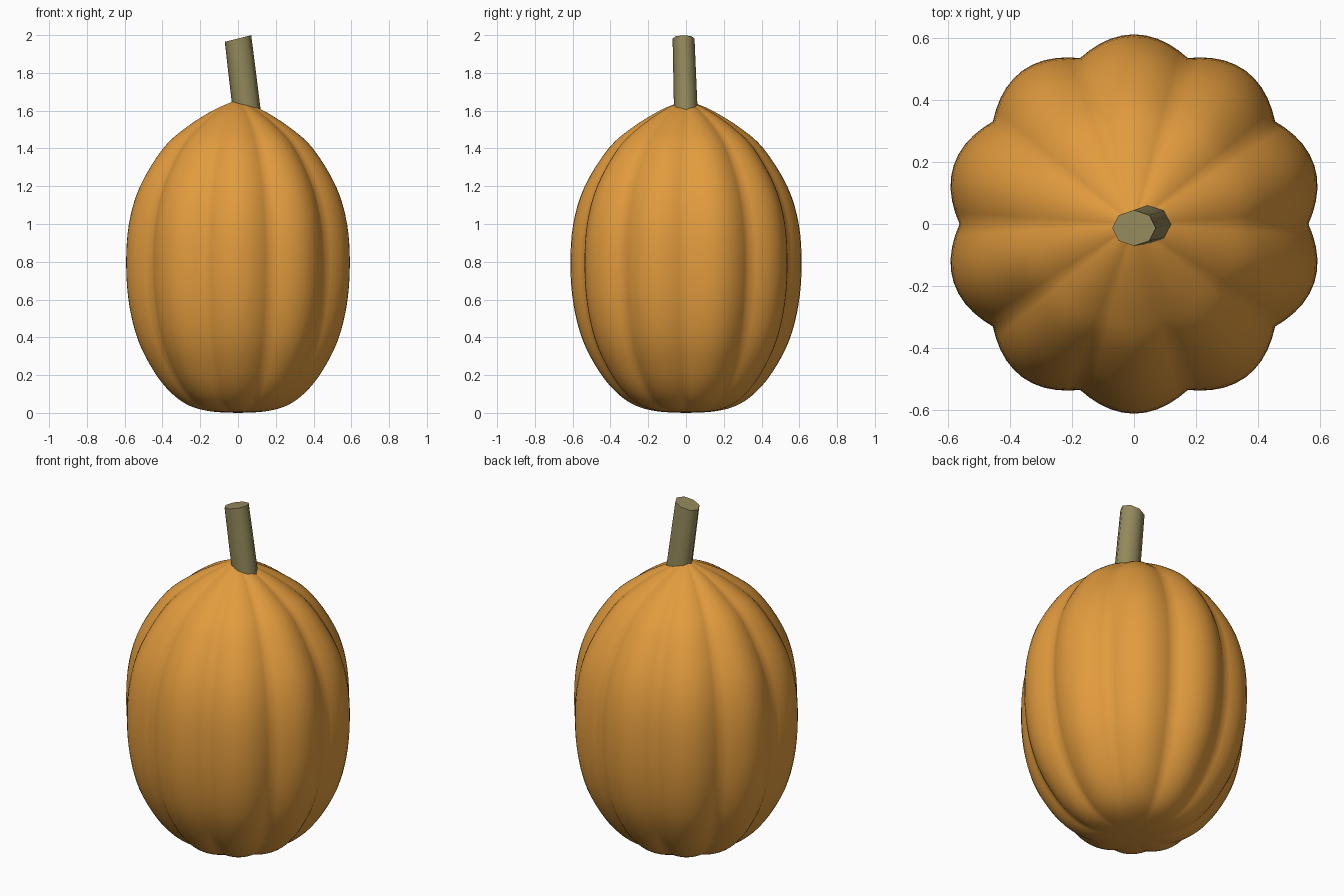
import bpy, bmesh, math
from mathutils import Vector, Matrix

cube = bpy.data.objects.get("Cube")
if cube:
    bpy.data.objects.remove(cube, do_unlink=True)

LOBES = 10
STEPS = 10          # segments across each lobe
GROOVE = 0.92       # groove radius relative to lobe crest


def material(name, rgb):
    mat = bpy.data.materials.new(name)
    mat.use_nodes = True
    mat.diffuse_color = (*rgb, 1)
    shader = mat.node_tree.nodes["Principled BSDF"]
    shader.inputs["Base Color"].default_value = (*rgb, 1)
    shader.inputs["Roughness"].default_value = 0.6
    return mat


def smooth_path(points, cuts):
    """Catmull-Rom curve through the points."""
    p = [Vector(q) for q in points]
    p = [2 * p[0] - p[1]] + p + [2 * p[-1] - p[-2]]
    path = []
    for a, b, c, d in zip(p, p[1:], p[2:], p[3:]):
        for i in range(cuts):
            t = i / cuts
            path.append(b + 0.5 * t * (c - a + t * (2 * a - 5 * b + 4 * c - d
                        + t * (3 * (b - c) + d - a))))
    return path + [p[-2]]


def loft(name, rings, mat, angle):
    """Skin closed rings from bottom to top and cap both ends."""
    bm = bmesh.new()
    loops = [[bm.verts.new(co) for co in ring] for ring in rings]
    for low, high in zip(loops, loops[1:]):
        for i in range(len(low)):
            j = (i + 1) % len(low)
            bm.faces.new((low[i], low[j], high[j], high[i]))
    bm.faces.new(loops[0][::-1])
    bm.faces.new(loops[-1])
    mesh = bpy.data.meshes.new(name)
    bm.to_mesh(mesh)
    bm.free()
    mesh.materials.append(mat)
    obj = bpy.data.objects.new(name, mesh)
    bpy.context.collection.objects.link(obj)
    bpy.ops.object.select_all(action='DESELECT')
    obj.select_set(True)
    bpy.context.view_layer.objects.active = obj
    bpy.ops.object.shade_smooth_by_angle(angle=math.radians(angle))
    return obj


# Ribbed body: crest profile (radius, height) spun with scalloped lobes
profile = [(0.01, 0), (0.15, 0.008), (0.27, 0.04), (0.37, 0.11), (0.46, 0.22),
           (0.545, 0.38), (0.595, 0.57), (0.612, 0.78), (0.597, 1.0),
           (0.536, 1.2), (0.41, 1.4), (0.285, 1.51), (0.14, 1.6), (0.01, 1.655)]
count = LOBES * STEPS


def body_ring(radius, z):
    ring = []
    for i in range(count):
        a = math.tau * i / count
        r = radius * (GROOVE + (1 - GROOVE) * abs(math.sin(a * LOBES / 2)))
        ring.append((r * math.cos(a), r * math.sin(a), z))
    return ring


loft("pumpkin_body", [body_ring(*p) for p in smooth_path(profile, 4)],
     material("orange_skin", (0.76, 0.33, 0.048)), 80)

# Leaning eight-sided stem
base, tip = Vector((0.05, 0, 1.57)), Vector((0, -0.013, 1.982))
stem_rings = []
for k in range(5):
    t = k / 4
    tilt = Matrix.Rotation(math.radians(-14 * t), 3, 'Y')
    rx, ry = 0.074 - 0.002 * t, 0.063 - 0.005 * t
    stem_rings.append([
        base.lerp(tip, t) + tilt @ Vector((rx * math.cos(a), ry * math.sin(a), 0))
        for a in (math.tau * i / 8 for i in range(8))])
loft("stem", stem_rings, material("stem_green", (0.296, 0.254, 0.107)), 60)
